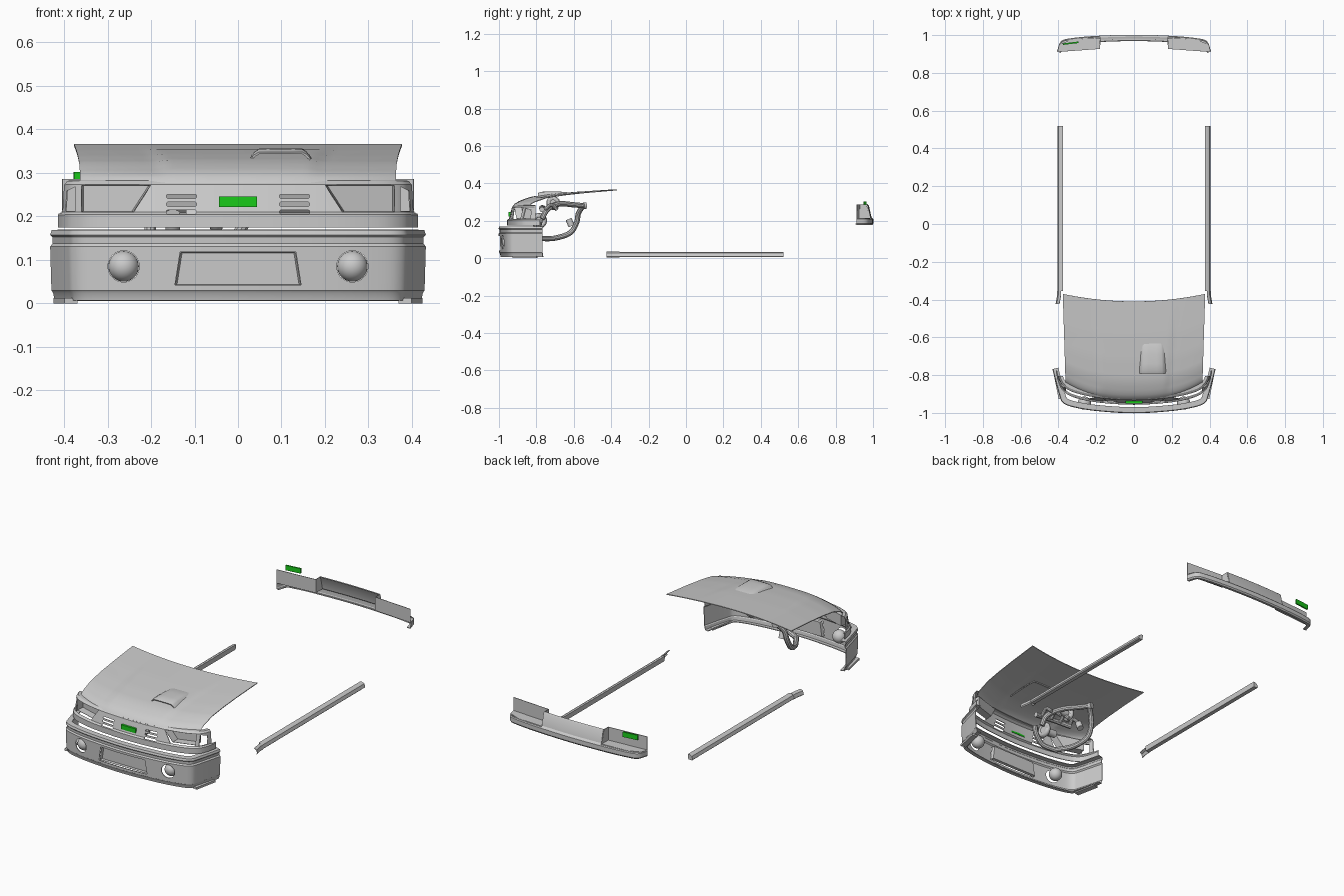
import bpy, bmesh, math
from mathutils import Vector

if "Cube" in bpy.data.objects:
    bpy.data.objects.remove(bpy.data.objects["Cube"])

cutters = []

def mesh(name, verts, faces, thick=0):
    me = bpy.data.meshes.new(name)
    me.from_pydata([tuple(v) for v in verts], [], faces)
    bm = bmesh.new()
    bm.from_mesh(me)
    bmesh.ops.recalc_face_normals(bm, faces=bm.faces)
    bm.to_mesh(me)
    bm.free()
    ob = bpy.data.objects.new(name, me)
    bpy.context.collection.objects.link(ob)
    if thick:
        m = ob.modifiers.new("shell", 'SOLIDIFY')
        m.thickness, m.offset = thick, 0
    return ob

def grid(name, rows, thick=0):
    n = len(rows[0])
    faces = [(i*n+j, i*n+j+1, (i+1)*n+j+1, (i+1)*n+j) for i in range(len(rows)-1) for j in range(n-1)]
    return mesh(name, [v for r in rows for v in r], faces, thick)

def spline(pts, k=5):
    p = [Vector(q) for q in pts]
    p = [2*p[0]-p[1]] + p + [2*p[-1]-p[-2]]
    out = []
    for i in range(1, len(p)-2):
        a, b, c, d = p[i-1:i+3]
        for s in range(k):
            t = s/k
            out.append(0.5*(2*b+(c-a)*t+(2*a-5*b+4*c-d)*t*t+(3*b-a-3*c+d)*t**3))
    return out + [p[-2]]

def sweep(name, half, profile, rear=False, thick=0.004):
    """Mirrored plan path swept with a profile of (inward, y shift, z)."""
    path = spline([(-x, y) for x, y in half[:0:-1]] + half)
    if rear:
        path.reverse()
    rows = []
    for i, p in enumerate(path):
        t = (path[min(i+1, len(path)-1)] - path[max(i-1, 0)]).normalized()
        rows.append([(p.x-t.y*d, p.y+t.x*d+dy, z) for d, dy, z in profile])
    return grid(name, rows, thick)

def prism(name, pts, y0, y1):
    n = len(pts)
    f = [(i, (i+1) % n, n+(i+1) % n, n+i) for i in range(n)]
    return mesh(name, [(x, y0, z) for x, z in pts] + [(x, y1, z) for x, z in pts],
                f + [tuple(range(n)), tuple(range(n, 2*n))])

def cut(ob, pts, y0, y1):
    c = prism("cutter", pts, y0, y1)
    c.hide_render = True
    cutters.append(c)
    m = ob.modifiers.new("cut", 'BOOLEAN')
    m.operation, m.object, m.solver = 'DIFFERENCE', c, 'EXACT'

def bucket(name, pts, yf, depth, shrink=0.94):
    n = len(pts)
    cx, cz = sum(p[0] for p in pts)/n, sum(p[1] for p in pts)/n
    v = [(x, yf(x), z) for x, z in pts]
    v += [(cx+(x-cx)*shrink, yf(x)+depth, cz+(z-cz)*shrink) for x, z in pts]
    return mesh(name, v, [(i, (i+1) % n, n+(i+1) % n, n+i) for i in range(n)] + [tuple(range(n, 2*n))], 0.002)

def box(name, loc, size, rz=0):
    bpy.ops.mesh.primitive_cube_add(size=1, location=loc, rotation=(0, 0, rz))
    ob = bpy.context.object
    ob.name, ob.scale = name, size
    return ob

def oval(cx, cz, hw, r, n=12):
    return [(cx + (hw-r)*(1 if math.cos(a) > 0 else -1) + r*math.cos(a), cz + r*math.sin(a))
            for a in ((i+.5)*2*math.pi/n for i in range(n))]

def pipe(name, pts, r):
    cu = bpy.data.curves.new(name, 'CURVE')
    cu.dimensions, cu.bevel_depth, cu.bevel_resolution, cu.use_fill_caps = '3D', r, 3, True
    p = spline(pts, 6)
    s = cu.splines.new('POLY')
    s.points.add(len(p)-1)
    for q, v in zip(s.points, p):
        q.co = (*v, 1)
    ob = bpy.data.objects.new(name, cu)
    bpy.context.collection.objects.link(ob)

def mix(table, t):
    for (a, za), (b, zb) in zip(table, table[1:]):
        if t <= b:
            return za + (zb-za)*(t-a)/(b-a)
    return table[-1][1]

# Front bumper with plate recess and fog lamps
bumper = sweep("front_bumper", [(0, -1), (.2, -.988), (.32, -.968), (.375, -.945), (.395, -.90), (.43, -.768)],
               [(.03, 0, .008), (.01, 0, .008), (.007, 0, .025), (.003, 0, .03), (0, 0, .13), (.006, 0, .137),
                (.005, 0, .153), (0, 0, .158), (.003, 0, .167), (.03, 0, .168)])
plate = [(-.145, .042), (.145, .042), (.133, .118), (-.133, .118)]
cut(bumper, plate, -1.1, -.95)
bucket("plate_recess", plate, lambda x: -.993+.3*x*x, .016, .97)
for s in (-1, 1):
    cut(bumper, oval(s*.263, .085, .036, .036, 32), -1.1, -.93)
    bpy.ops.mesh.primitive_uv_sphere_add(segments=28, ring_count=16, radius=.035, location=(s*.263, -.948, .085))
    bpy.context.object.name = "fog_lamp"
    box("bumper_corner_lip", (s*.397, -.86, .006), (.03, .13, .012), -s*.2)

# Front fascia with lamp openings and grille slots
fascia = sweep("front_fascia", [(0, -.955), (.2, -.942), (.32, -.915), (.375, -.882), (.398, -.84), (.412, -.78)],
               [(0, 0, .174), (0, 0, .203), (.004, .006, .209), (.004, .022, .272), (.008, .03, .28), (.02, .035, .281)])
cut(fascia, [(-.5, .207), (.5, .207), (.5, .3), (-.5, .3)], -.805, -.6)
for s in (-1, 1):
    lamp = [(s*.2, .272), (s*.36, .272), (s*.36, .21), (s*.24, .21)]
    cut(fascia, lamp, -1.1, -.82)
    cut(fascia, [(s*.374, .268), (s*.394, .258), (s*.396, .212), (s*.374, .212)], -1.1, -.825)
    bucket("headlamp_housing", lamp, lambda x: -.918+.3*(abs(x)-.2), .04)
    for z in (.246, .228, .21):
        cut(fascia, oval(s*.13, z, .035, .005), -1.1, -.85)

# Hood panel with raised centre
ZT = [(0, .276), (.02, .288), (.06, .299), (.2, .322), (.4, .337), (.65, .35), (1, .364)]
def hood_pt(u, t):
    y0, y1 = -.925+.085*abs(u)**2.6, -.41+.04*u*u
    x = u*(.362+.015*t)
    edge = .17+.05*t
    lift = max(0, min(1, (edge+.015-abs(x))/.03))*.007*(1-t)*min(1, t*8)
    return (x, y0+(y1-y0)*t, mix(ZT, t)+lift)
ts = [0, .02, .04, .06, .09, .13] + [.2+.05*i for i in range(17)]
grid("hood", [[hood_pt(i/32, t) for i in range(-32, 33)] for t in ts], .004)

# Hood scoop, open at the front
rows = []
for y, w, zt, zb in [(-.79, .076, .346, .322), (-.775, .076, .352, .324), (-.74, .074, .354, .328),
                     (-.69, .071, .354, .334), (-.645, .067, .351, .338), (-.62, .06, .344, .341)]:
    prof = [(-1, 0), (-.95, .15), (-.78, .75), (-.66, .97), (-.3, 1), (.3, 1), (.66, .97), (.78, .75), (.95, .15), (1, 0)]
    rows.append([(.098+w*a, y, zb+(zt-zb)*b) for a, b in prof])
grid("hood_scoop", rows, .005)

# Side skirts with flared front tips
prof = [(.376, .034), (.386, .034), (.399, .027), (.405, .010), (.40, .005), (.378, .006)]
for s in (-1, 1):
    n = len(prof)
    sk = prism("side_skirt", [(s*x, z) for x, z in prof], -.355, .52)
    grid("side_skirt_tip", [[(s*(x+dx), y, z) for x, z in prof[1:5]]
                            for y, dx in ((-.355, 0), (-.38, .001), (-.424, .009))], .003)

# Rear panel with tail lamp pockets open at the top
rear = sweep("rear_panel", [(0, 1), (.2, .994), (.33, .982), (.385, .966), (.406, .912)],
             [(.02, 0, .183), (.004, 0, .18), (0, 0, .186), (0, 0, .208), (.010, 0, .218), (.024, 0, .28), (.03, 0, .287)], True)
for s in (-1, 1):
    cut(rear, [(s*.18, .213), (s*.5, .213), (s*.5, .35), (s*.18, .35)], .8, 1.1)
    A, B, C, D = (s*.18, .985), (s*.18, .928), (s*.404, .912), (s*.396, .95)
    v = [(*A, .213), (*B, .213), (*C, .213), (*D, .213), (s*.33, .978, .213),
         (s*.18, .966, .286), (*B, .286), (*C, .286)]
    mesh("tail_lamp_pocket", v, [(0, 1, 2, 3, 4), (0, 1, 6, 5), (1, 2, 7, 6)], .003)

# Turbo pipework behind the fascia
def ring(name, loc, R, r, rot):
    bpy.ops.mesh.primitive_torus_add(major_radius=R, minor_radius=r, major_segments=28, minor_segments=12,
                                     location=loc, rotation=rot)
    bpy.context.object.name = name
def drum(name, loc, r, d, rot):
    bpy.ops.mesh.primitive_cylinder_add(vertices=24, radius=r, depth=d, location=loc, rotation=rot)
    bpy.context.object.name = name
H = math.pi/2
pipe("downpipe", [(-.16, -.55, .28), (-.19, -.575, .24), (-.2, -.585, .19), (-.2, -.62, .135), (-.17, -.70, .107), (-.12, -.78, .104)], .014)
pipe("intake_pipe", [(-.02, -.77, .21), (-.03, -.74, .26), (-.08, -.68, .29), (-.13, -.60, .285), (-.16, -.545, .28)], .014)
pipe("return_pipe", [(-.12, -.78, .104), (-.05, -.80, .12), (0, -.79, .16), (.02, -.78, .2)], .014)
pipe("manifold_log", [(-.2, -.75, .26), (-.1, -.77, .27), (.02, -.77, .26)], .014)
for i in range(4):
    x = -.19+.06*i
    pipe("manifold_runner", [(x, -.755, .26), (x, -.72, .285), (x-.01, -.69, .26)], .010)
ring("turbo_volute", (-.05, -.785, .2), .028, .014, (0, H, 0))
drum("turbo_core", (-.08, -.785, .2), .02, .08, (0, H, 0))
ring("compressor_volute", (-.15, -.71, .295), .024, .013, (0, H, 0))
drum("compressor_core", (-.12, -.71, .295), .018, .08, (0, H, 0))
drum("pipe_flange", (-.162, -.542, .28), .018, .014, (H, 0, .3))
drum("valve_canister", (-.15, -.62, .19), .017, .04, (.4, 0, 0))

# Plain green badges, front and rear
green = bpy.data.materials.new("green")
green.diffuse_color = (0.01, 0.6, 0.01, 1)
green.use_nodes = True
green.node_tree.nodes["Principled BSDF"].inputs["Base Color"].default_value = green.diffuse_color
for b in (box("front_badge", (0, -.943, .234), (.088, .012, .024)),
          box("rear_badge", (-.335, .957, .289), (.085, .008, .027), .12)):
    b.data.materials.append(green)

# Bake modifiers, drop cutters, smooth
bpy.ops.object.select_all(action='DESELECT')
for ob in bpy.context.scene.objects:
    if ob not in cutters:
        ob.select_set(True)
bpy.context.view_layer.objects.active = bumper
bpy.ops.object.convert(target='MESH')
for c in cutters:
    bpy.data.objects.remove(c)
bpy.ops.object.shade_smooth_by_angle(angle=math.radians(30))
